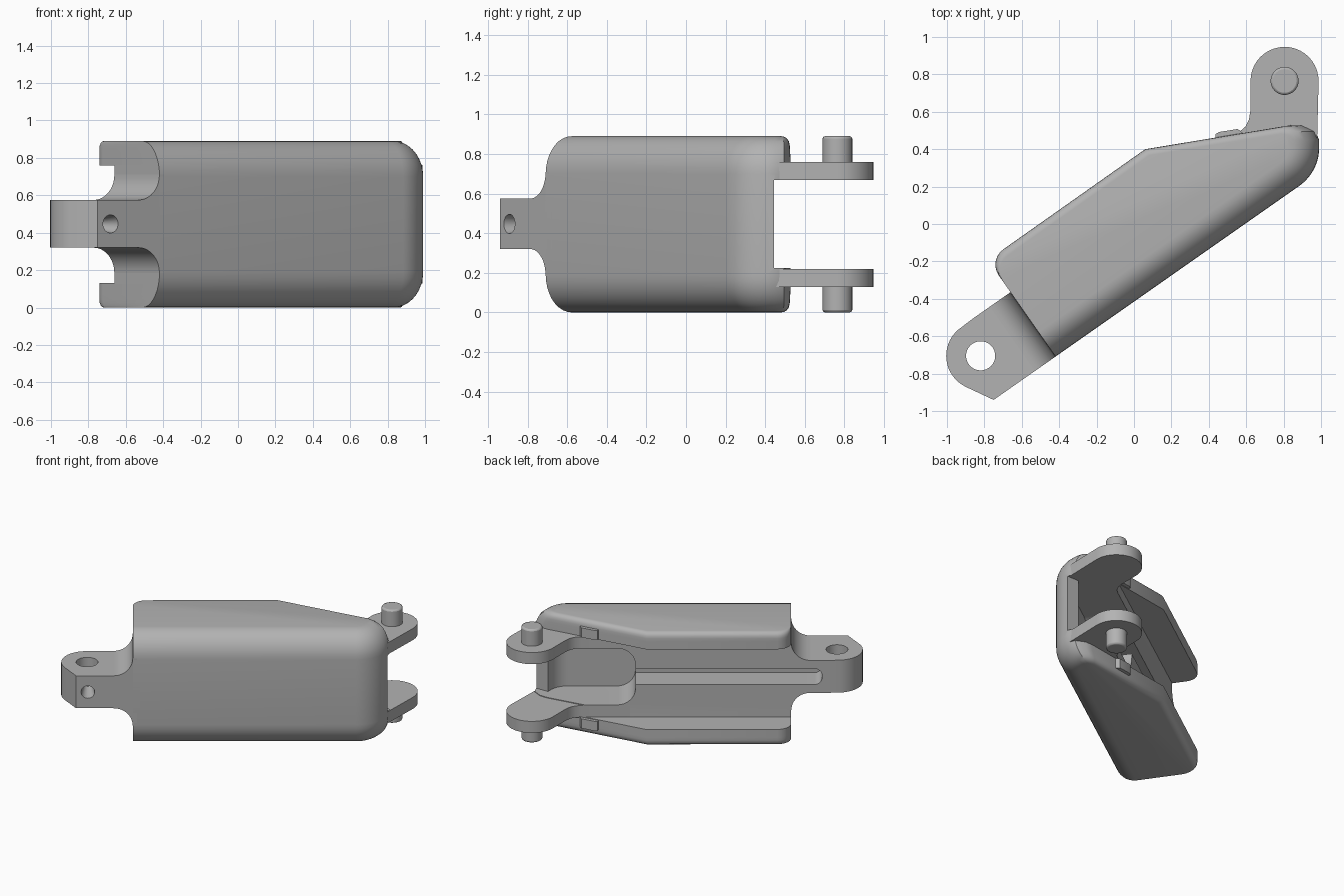
import bpy, bmesh
from math import sin, cos, radians, sqrt, pi
from mathutils import Matrix

if "Cube" in bpy.data.objects:
    bpy.data.objects.remove(bpy.data.objects["Cube"])

steel = bpy.data.materials.new("grey_steel")
steel.use_nodes = True
GREY = (0.45, 0.45, 0.45, 1)
steel.diffuse_color = GREY
steel.node_tree.nodes["Principled BSDF"].inputs["Base Color"].default_value = GREY

TILT = radians(35)
C, S = cos(TILT), sin(TILT)
H, WALL = 0.89, 0.13        # overall height, side wall thickness
FRONT, END, FLOOR = -0.34, 0.99, 0.08


def uv(u, v):
    """Point along (u) and across (v) the slanted body."""
    return (u * C - v * S, u * S + v * C)


def arc(cx, cy, r, a0, a1, n=10):
    return [(cx + r * cos(radians(a0 + (a1 - a0) * i / n)),
             cy + r * sin(radians(a0 + (a1 - a0) * i / n))) for i in range(n + 1)]


def bend(o, r=0.25):
    """Rounded corner from the slanted front into the end, inset by o."""
    cx = END - r
    cy = (FRONT + r + S * cx) / C
    return arc(cx, cy, r - o, -55, 0)


def rounding(r, d):
    """Inset of a quarter round of radius r at depth d from its edge."""
    d = min(max(d, 0), r)
    return r - sqrt(max(r * r - (r - d) ** 2, 0))


def loft(name, layers):
    bm = bmesh.new()
    rings = [[bm.verts.new((x, y, z)) for x, y in pts] for z, pts in layers]
    n = len(rings[0])
    for a, b in zip(rings, rings[1:]):
        for i in range(n):
            j = (i + 1) % n
            bm.faces.new((a[i], a[j], b[j], b[i]))
    bm.faces.new(rings[0][::-1])
    bm.faces.new(rings[-1])
    bmesh.ops.recalc_face_normals(bm, faces=bm.faces)
    return finish(name, bm)


def finish(name, bm):
    me = bpy.data.meshes.new(name)
    bm.to_mesh(me)
    bm.free()
    me.materials.append(steel)
    ob = bpy.data.objects.new(name, me)
    bpy.context.collection.objects.link(ob)
    return ob


def prism(name, pts, z0, z1):
    return loft(name, [(z0, pts), (z1, pts)])


def cone(name, r1, r2, depth, matrix):
    bm = bmesh.new()
    bmesh.ops.create_cone(bm, cap_ends=True, segments=32, radius1=r1,
                          radius2=r2, depth=depth, matrix=matrix)
    return finish(name, bm)


def cut(ob, cutters):
    bpy.context.view_layer.objects.active = ob
    for c in cutters:
        m = ob.modifiers.new("cut", "BOOLEAN")
        m.operation = "DIFFERENCE"
        m.solver = "EXACT"
        m.object = c
        bpy.ops.object.modifier_apply(modifier=m.name)


# Shell: outline lofted through its height, big round in front, small at back
def shell_outline(z):
    d = min(z, H - z)
    o = 0.16 * rounding(0.19, d) / 0.19
    b = rounding(0.04, d)

    def back(x, drop=0.0):
        return (x + S * b, 0.40 + (x - 0.06) * 0.165 - drop - C * b)
    pts = [uv(-0.75, FRONT + o)] + bend(o)
    pts += [(END - o, 0.45), (0.97 - 0.9 * o, 0.495 - b / 2),
            back(0.9 - 0.7 * o, 0.01), back(0.84 - 0.5 * o), back(0.06)]
    corner = arc(-0.65, 0.19 - b, 0.10, 90, 180, 6)
    return pts + [uv(u, v) for u, v in corner]


steps = [0.19 * (1 - cos(pi / 2 * i / 9)) for i in range(10)]
heights = steps + [H - z for z in reversed(steps)]
shell = loft("shell", [(z, shell_outline(z)) for z in heights])

# Lug with rounded, chamfered tip
tip = arc(-1.076, -0.107, 0.184, 209, 96, 16)
lug_pts = [(-0.7, FRONT), (-1.154, FRONT)] + tip + [(-1.0, FLOOR), (-0.7, FLOOR)]
lug = prism("lug", [uv(*p) for p in lug_pts], 0.32, 0.575)

# Curved shoulders joining lug to shell
def shoulder(u):
    return [uv(*p) for p in ((-0.72, FRONT), (u, FRONT), (u, FLOOR), (-0.72, FLOOR))]


R = 0.135
curve = [R * (1 - cos(pi / 2 * i / 10)) for i in range(11)]
for name, z0, way in (("upper_shoulder", 0.575, 1), ("lower_shoulder", 0.32, -1)):
    loft(name, [(z0 + way * t, shoulder(-0.751 - rounding(R, t))) for t in curve])

# Cutters: channel between the walls, pocket between the arms, groove, holes
channel = prism("channel_cutter", [uv(*p) for p in
                ((-2, FLOOR), (2, FLOOR), (2, 1), (-2, 1))], WALL, H - WALL)


def pocket_outline(z):
    u = 0.36 + rounding(0.13, min(z - 0.225, 0.67 - z))
    return [uv(u, FRONT + 0.1)] + bend(0.1) + [
        (END - 0.1, 0.445), (1.3, 0.445), (1.3, 1.2), uv(u, 1)]


def rounded_levels(z0, z1, r):
    lv = [r * (1 - cos(pi / 2 * i / 8)) for i in range(9)]
    return [z0 + t for t in lv] + [z1 - t for t in reversed(lv)]


pocket = loft("pocket_cutter", [(z, pocket_outline(z))
                                for z in rounded_levels(0.225, 0.67, 0.13)])


def groove_outline(z):
    u = -0.97 + rounding(0.055, min(z - 0.385, 0.51 - z))
    return [uv(*p) for p in ((u, -0.12), (0.5, -0.12), (0.5, 1), (u, 1))]


groove = loft("groove_cutter", [(z, groove_outline(z))
                                for z in rounded_levels(0.385, 0.51, 0.055)])
hx, hy = uv(-1.076, -0.107)
hole = cone("hole_cutter", 0.078, 0.078, 1, Matrix.Translation((hx, hy, 0.45)))
dx, dy = uv(-1.07, -0.24)
drill = cone("drill_cutter", 0.05, 0.02, 0.22, Matrix.Translation((dx, dy, 0.447))
             @ Matrix.Rotation(TILT, 4, "Z") @ Matrix.Rotation(-pi / 2, 4, "X"))

cut(shell, [channel, pocket, groove])
cut(lug, [groove, hole, drill])
for c in (channel, pocket, groove, hole, drill):
    bpy.data.objects.remove(c)

# Arms, pins and small catches, one set above and one below
PX, PY = 0.805, 0.765
arm_pts = [uv(0.4, FRONT + 0.02)] + bend(0.012) + arc(PX, PY, 0.182, 0, 180, 20)
arm_pts += [(0.623, 0.61), (0.615, 0.56), (0.595, 0.52), uv(0.74, FLOOR), uv(0.4, FLOOR)]
catch_pts = [(0.44, 0.44), (0.435, 0.48), (0.455, 0.492), (0.555, 0.508), (0.60, 0.47)]
for side, flip in (("upper", False), ("lower", True)):
    def level(a, b):
        return (H - b, H - a) if flip else (a, b)
    prism(side + "_arm", arm_pts, *level(0.67, 0.761))
    prism(side + "_catch", catch_pts, *level(0.765, 0.84))
    z0, z1 = level(0.70, H)
    pin = cone(side + "_pin", 0.075, 0.075, z1 - z0,
               Matrix.Translation((PX, PY, (z0 + z1) / 2)))
    bev = pin.modifiers.new("rim", "BEVEL")
    bev.width = 0.012
    bev.segments = 2
    bev.limit_method = "ANGLE"

# Smooth the rounds, keep the edges
bpy.ops.object.select_all(action="DESELECT")
for ob in bpy.context.collection.objects:
    if ob.type == "MESH" and steel.name in ob.data.materials:
        ob.select_set(True)
        bpy.context.view_layer.objects.active = ob
bpy.ops.object.shade_smooth_by_angle(angle=radians(30))
